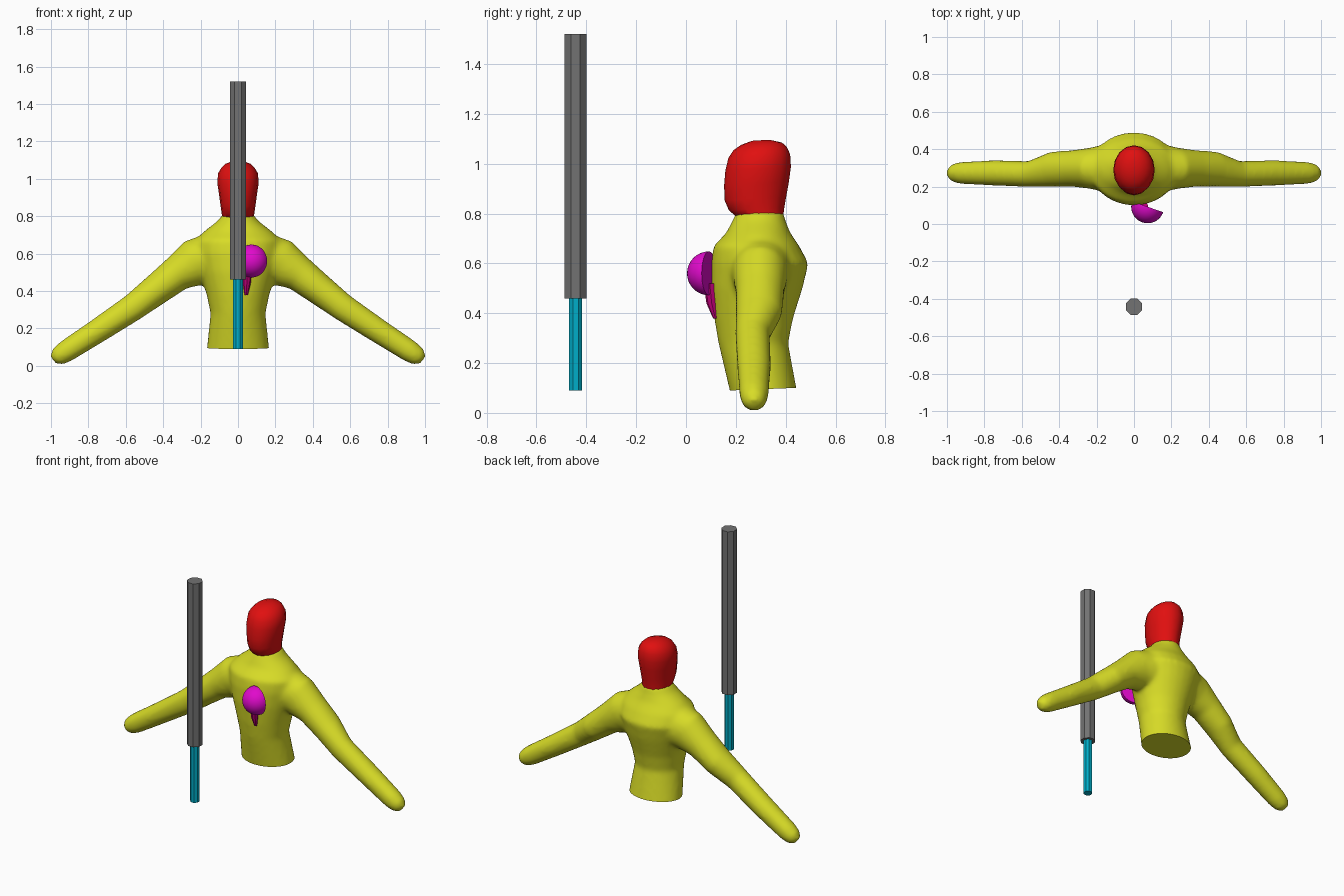
import bpy, bmesh, math
from mathutils import Vector, Matrix

if "Cube" in bpy.data.objects:
    bpy.data.objects.remove(bpy.data.objects["Cube"])


def material(name, rgb):
    m = bpy.data.materials.new(name)
    m.diffuse_color = (*rgb, 1)
    m.use_nodes = True
    m.node_tree.nodes["Principled BSDF"].inputs["Base Color"].default_value = m.diffuse_color
    return m


YELLOW = material("yellow", (0.69, 0.72, 0.02))
RED = material("red", (0.75, 0.005, 0.005))
GREY = material("grey", (0.17, 0.17, 0.17))
CYAN = material("cyan", (0.0, 0.42, 0.58))
MAGENTA = material("magenta", (0.75, 0.003, 0.6))
CRIMSON = material("crimson", (0.58, 0.0, 0.21))


def finish(bm, name, mat, angle=40):
    bmesh.ops.recalc_face_normals(bm, faces=bm.faces[:])
    me = bpy.data.meshes.new(name)
    bm.to_mesh(me)
    bm.free()
    me.materials.append(mat)
    ob = bpy.data.objects.new(name, me)
    bpy.context.collection.objects.link(ob)
    bpy.ops.object.select_all(action='DESELECT')
    ob.select_set(True)
    bpy.context.view_layer.objects.active = ob
    bpy.ops.object.shade_smooth_by_angle(angle=math.radians(angle))
    return ob


def loft(bm, rings, n):
    """Closed skin through elliptical rings given as (centre, axis_u, axis_v)."""
    loops = []
    for c, u, v in rings:
        loops.append([bm.verts.new(Vector(c)
                                   + Vector(u) * math.cos(2 * math.pi * i / n)
                                   + Vector(v) * math.sin(2 * math.pi * i / n))
                      for i in range(n)])
    for a, b in zip(loops, loops[1:]):
        for i in range(n):
            j = (i + 1) % n
            bm.faces.new((a[i], a[j], b[j], b[i]))
    bm.faces.new(loops[0][::-1])
    bm.faces.new(loops[-1])


def upright(rows, tilt=0.0):
    """Rings from (z, half width, front y, back y)."""
    return [((0, (f + b) / 2, z), (w, 0, 0), (0, (b - f) / 2, tilt * (b - f) / 2))
            for z, w, f, b in rows]


# Torso and both arms, blended into one skin
bm = bmesh.new()
loft(bm, upright([(0.03, 0.172, 0.19, 0.45), (0.09, 0.167, 0.175, 0.445),
                  (0.28, 0.147, 0.13, 0.41), (0.38, 0.168, 0.113, 0.43),
                  (0.50, 0.205, 0.10, 0.468), (0.60, 0.235, 0.10, 0.492),
                  (0.67, 0.23, 0.11, 0.455), (0.72, 0.18, 0.16, 0.42),
                  (0.77, 0.115, 0.185, 0.40), (0.81, 0.08, 0.205, 0.39)]), 28)
# x, z, half thickness, centre y, half depth, slope angle
ARM = [(0.10, 0.585, 0.14, 0.30, 0.14, 10), (0.235, 0.55, 0.127, 0.298, 0.11, 24),
       (0.33, 0.49, 0.095, 0.297, 0.098, 36), (0.44, 0.405, 0.084, 0.293, 0.094, 37),
       (0.56, 0.313, 0.074, 0.267, 0.07, 36), (0.75, 0.187, 0.066, 0.273, 0.068, 35),
       (0.92, 0.077, 0.060, 0.273, 0.060, 35), (0.965, 0.047, 0.050, 0.273, 0.05, 35),
       (0.99, 0.032, 0.025, 0.273, 0.028, 35)]
for s in (-1, 1):
    loft(bm, [((s * x, y, z), (s * t * math.sin(math.radians(a)), 0, t * math.cos(math.radians(a))),
               (0, d, 0)) for x, z, t, y, d, a in ARM], 20)
blank = finish(bm, "body_blank", YELLOW)
mod = blank.modifiers.new("blend", 'REMESH')
mod.mode = 'VOXEL'
mod.voxel_size = 0.013
mod = blank.modifiers.new("soften", 'SMOOTH')
mod.factor = 0.5
mod.iterations = 9
bpy.context.view_layer.update()
dg = bpy.context.evaluated_depsgraph_get()
bm = bmesh.new()
bm.from_mesh(blank.evaluated_get(dg).to_mesh())
bpy.data.objects.remove(blank)
# Flat waist cut, leaving the hands alone
cut = [f for f in bm.faces if abs(f.calc_center_median().x) < 0.3]
geom = list({v for f in cut for v in f.verts} | {e for f in cut for e in f.edges}) + cut
res = bmesh.ops.bisect_plane(bm, geom=geom, plane_co=(0, 0.18, 0.09),
                             plane_no=(0, -0.04, 1), clear_inner=True)
rim = [e for e in res["geom_cut"] if isinstance(e, bmesh.types.BMEdge)]
bmesh.ops.holes_fill(bm, edges=rim, sides=0)
finish(bm, "torso_and_arms", YELLOW, 50)

# Head
bm = bmesh.new()
loft(bm, upright([(0.785, 0.083, 0.21, 0.39), (0.82, 0.088, 0.172, 0.395),
                  (0.86, 0.094, 0.155, 0.402), (0.92, 0.102, 0.153, 0.413),
                  (0.98, 0.111, 0.158, 0.421), (1.03, 0.106, 0.17, 0.418),
                  (1.06, 0.088, 0.19, 0.405), (1.08, 0.066, 0.22, 0.385),
                  (1.094, 0.03, 0.265, 0.335)], 0.06), 16)
finish(bm, "head", RED, 60)

# Half ball held against the chest, flat side to the rear
bm = bmesh.new()
bmesh.ops.create_uvsphere(bm, u_segments=32, v_segments=16, radius=0.088)
n = Vector((0.33, 0.94, 0)).normalized()
res = bmesh.ops.bisect_plane(bm, geom=bm.verts[:] + bm.edges[:] + bm.faces[:],
                             plane_co=(0, 0, 0), plane_no=n, clear_outer=True)
bmesh.ops.holes_fill(bm, edges=[e for e in res["geom_cut"]
                                if isinstance(e, bmesh.types.BMEdge)], sides=0)
bmesh.ops.translate(bm, verts=bm.verts, vec=(0.073, 0.092, 0.56))
finish(bm, "half_ball", MAGENTA)

# Short tapered stem under the half ball
bm = bmesh.new()
loft(bm, [((0.05, 0.095, 0.52), (0.026, 0, 0), (0, 0.024, 0)),
          ((0.047, 0.103, 0.44), (0.021, 0, 0), (0, 0.021, 0)),
          ((0.044, 0.118, 0.378), (0.009, 0, 0), (0, 0.009, 0))], 8)
finish(bm, "stem", CRIMSON)


# Two-part pole in front
def rod(name, mat, r, z0, z1):
    bm = bmesh.new()
    bmesh.ops.create_cone(bm, cap_ends=True, segments=8, radius1=r, radius2=r, depth=z1 - z0,
                          matrix=Matrix.Translation((0, -0.443, (z0 + z1) / 2))
                          @ Matrix.Rotation(math.pi / 8, 4, 'Z'))
    finish(bm, name, mat, 30)


rod("pole_upper", GREY, 0.0475, 0.46, 1.52)
rod("pole_lower", CYAN, 0.028, 0.09, 0.46)
